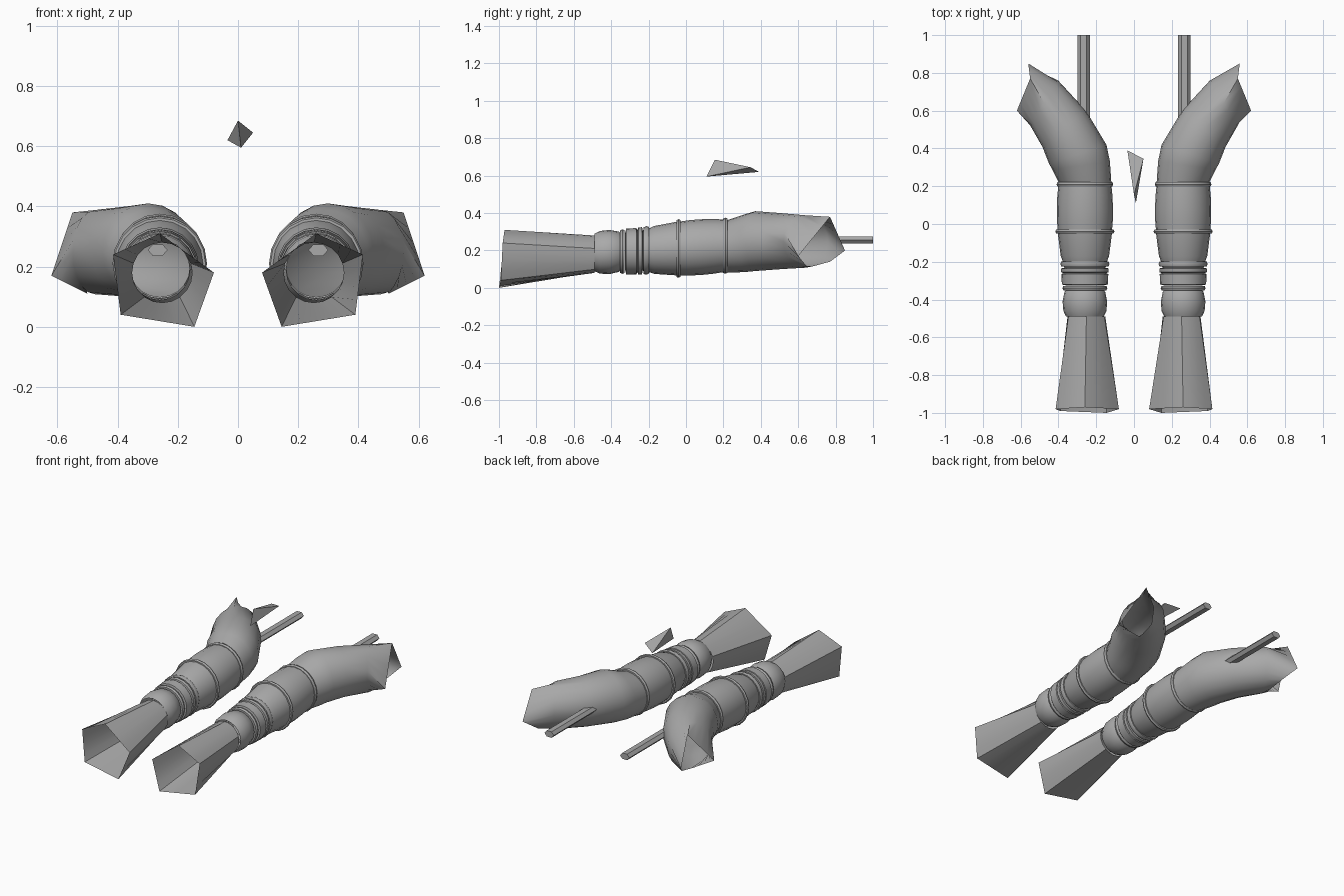
import bpy
from math import sin, cos, radians, tau
from mathutils import Vector

cube = bpy.data.objects.get("Cube")
if cube:
    bpy.data.objects.remove(cube)

SIDES = 20
grey = bpy.data.materials.new("plain grey")
grey.use_nodes = True
GREY = (0.4, 0.4, 0.4, 1)
grey.diffuse_color = GREY
grey.node_tree.nodes["Principled BSDF"].inputs["Base Color"].default_value = GREY


def add_mesh(name, verts, faces, smooth=True):
    mesh = bpy.data.meshes.new(name)
    mesh.from_pydata(verts, [], faces)
    mesh.materials.append(grey)
    obj = bpy.data.objects.new(name, mesh)
    bpy.context.collection.objects.link(obj)
    if smooth:
        bpy.ops.object.select_all(action="DESELECT")
        obj.select_set(True)
        bpy.context.view_layer.objects.active = obj
        bpy.ops.object.shade_smooth_by_angle(angle=radians(40))
    return obj


def circle(x, y, z, r, turn=0):
    """Ring of points facing along y, turned outward by an angle in degrees."""
    t = radians(turn)
    side = Vector((cos(t), -sin(t), 0))
    ring = []
    for i in range(SIDES):
        a = radians(18) + tau * i / SIDES
        ring.append(Vector((x, y, z)) + side * r * cos(a) + Vector((0, 0, r * sin(a))))
    return ring


def pentagon(corners):
    """Five corners with extra points along the edges to match a circle."""
    pts = [Vector(c) for c in corners]
    step = SIDES // 5
    return [pts[k].lerp(pts[(k + 1) % 5], j / step) for k in range(5) for j in range(step)]


def loft(name, rings):
    """Open tube through the rings, made for both arms."""
    n = SIDES
    faces = [(k * n + i, k * n + (i + 1) % n, (k + 1) * n + (i + 1) % n, (k + 1) * n + i)
             for k in range(len(rings) - 1) for i in range(n)]
    both_sides(name, [v for ring in rings for v in ring], faces)


def both_sides(name, verts, faces):
    add_mesh("left_" + name, verts, [f[::-1] for f in faces])
    add_mesh("right_" + name, [(-v[0], v[1], v[2]) for v in verts], faces)


def axis_z(y):
    return 0.213 + 0.06 * y if y > -0.25 else 0.204 + 0.03 * y


def turned(name, profile):
    loft(name, [circle(0.26, y, axis_z(y), r) for y, r in profile])


# Flared cuff with a five-cornered mouth
mouth = pentagon([(0.415, -0.98, 0.24), (0.26, -0.97, 0.31), (0.08, -0.98, 0.18),
                  (0.145, -1, 0), (0.39, -0.99, 0.04)])
loft("flared_cuff", [mouth, circle(0.252, -0.49, 0.18, 0.1)])

# Wrist bulge, bands and forearm
turned("wrist_bulge", [(-0.49, 0.1), (-0.46, 0.114), (-0.41, 0.118), (-0.36, 0.108), (-0.35, 0.1)])
turned("wrist_band", [(-0.325, 0.1), (-0.32, 0.122), (-0.265, 0.124), (-0.26, 0.112),
                      (-0.255, 0.126), (-0.235, 0.126), (-0.23, 0.1)])
turned("forearm_end", [(-0.23, 0.11), (-0.19, 0.12), (-0.17, 0.128), (-0.06, 0.142), (-0.04, 0.145)])
turned("forearm", [(-0.04, 0.143), (0.02, 0.148), (0.08, 0.149), (0.15, 0.146), (0.2, 0.141)])

# Raised rims between the segments
for name, y, r, half in (("front_rim", -0.34, 0.119, 0.012), ("wrist_rim", -0.212, 0.13, 0.014),
                         ("forearm_rim", -0.04, 0.157, 0.01), ("elbow_rim", 0.21, 0.15, 0.012)):
    turned(name, [(y - half, r - 0.02), (y - half, r - 0.005), (y, r),
                  (y + half, r - 0.005), (y + half, r - 0.02)])

# Upper arm bending outward to an angular opening
shoulder = pentagon([(0.62, 0.6, 0.17), (0.55, 0.77, 0.38), (0.56, 0.85, 0.2),
                     (0.51, 0.77, 0.14), (0.5, 0.65, 0.11)])
loft("upper_arm", [circle(0.26, 0.222, 0.222, 0.14), circle(0.28, 0.31, 0.238, 0.154, 8),
                   circle(0.298, 0.37, 0.25, 0.16, 18), circle(0.37, 0.505, 0.25, 0.15, 40),
                   circle(0.475, 0.64, 0.248, 0.14, 58), shoulder])

# Thin flattened rods running out of the back
rod = [(0.267 + 0.033 * cos(tau * i / 6), y, 0.255 + 0.022 * sin(tau * i / 6))
       for y in (0.4, 1.0) for i in range(6)]
rod_faces = [(i, (i + 1) % 6, (i + 1) % 6 + 6, i + 6) for i in range(6)]
both_sides("rod", rod, rod_faces + [tuple(range(5, -1, -1)), tuple(range(6, 12))])

# Small floating wedge
add_mesh("floating_wedge", [(0.01, 0.11, 0.595), (0, 0.155, 0.685), (-0.035, 0.39, 0.62),
                            (0.05, 0.345, 0.645)],
         [(0, 1, 2), (0, 3, 1), (0, 2, 3), (1, 3, 2)], smooth=False)
